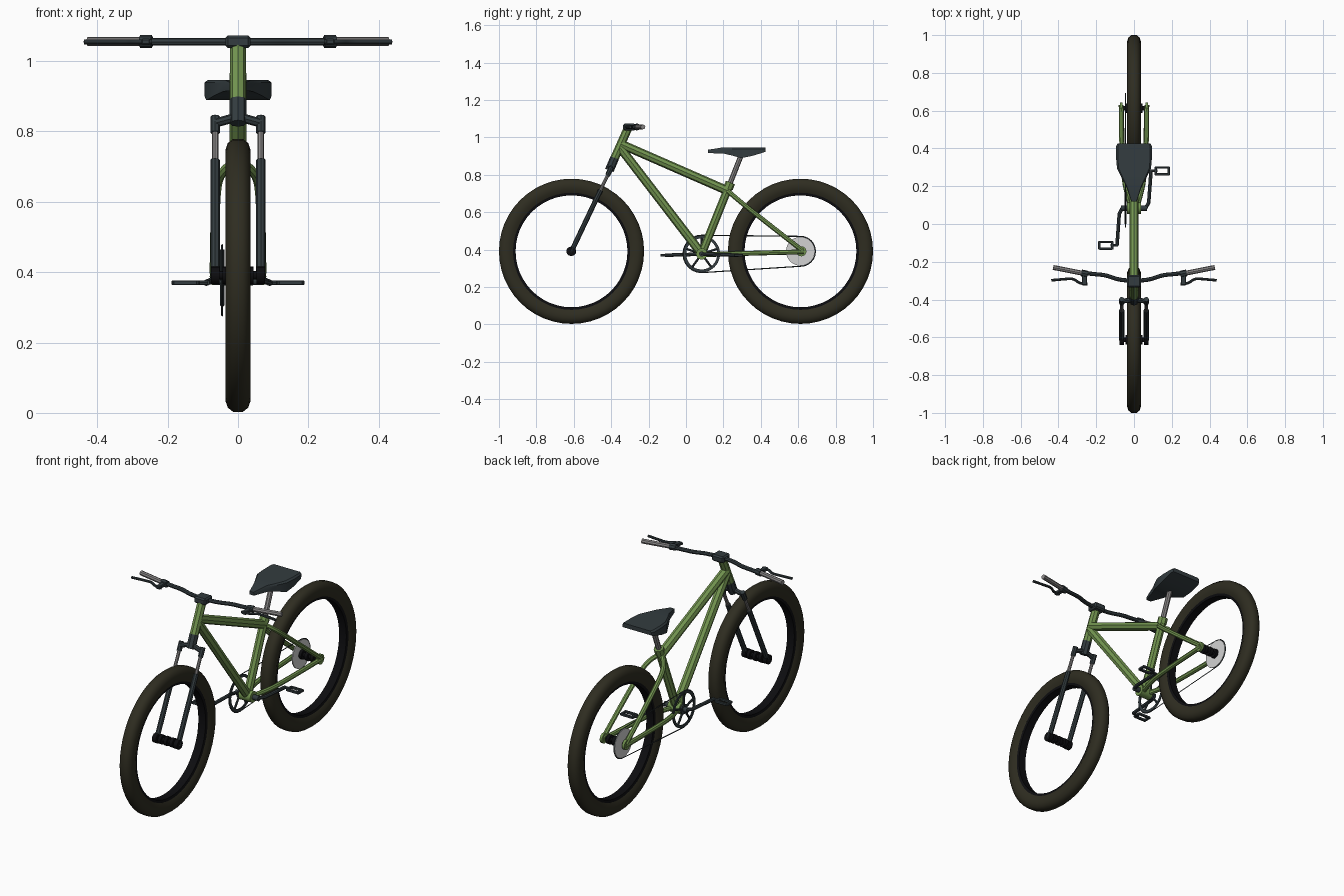
import bpy, bmesh, math
from mathutils import Vector, Matrix

old = bpy.data.objects.get("Cube")
if old:
    bpy.data.objects.remove(old, do_unlink=True)


def material(name, r, g, b):
    m = bpy.data.materials.new(name)
    m.use_nodes = True
    m.diffuse_color = (r, g, b, 1)
    m.node_tree.nodes["Principled BSDF"].inputs["Base Color"].default_value = (r, g, b, 1)
    return m


GREEN = material("frame green", 0.17, 0.30, 0.08)
TYRE = material("tyre olive", 0.028, 0.026, 0.015)
SLATE = material("dark slate", 0.033, 0.045, 0.05)
BLACK = material("black", 0.004, 0.004, 0.005)
STEEL = material("grey metal", 0.25, 0.24, 0.24)
SILVER = material("pale silver", 0.65, 0.65, 0.65)


def finish(name, mesh, mat, angle=40):
    mesh.materials.clear()
    mesh.materials.append(mat)
    mesh.shade_smooth()
    mesh.set_sharp_from_angle(angle=math.radians(angle))
    ob = bpy.data.objects.new(name, mesh)
    bpy.context.collection.objects.link(ob)
    return ob


def from_bmesh(name, bm, mat, angle=40):
    bmesh.ops.recalc_face_normals(bm, faces=bm.faces)
    mesh = bpy.data.meshes.new(name)
    bm.to_mesh(mesh)
    bm.free()
    return finish(name, mesh, mat, angle)


def tube(name, points, radius, mat, curved=False, closed=False, res=2):
    """Round tube swept along points."""
    cu = bpy.data.curves.new(name, 'CURVE')
    cu.dimensions = '3D'
    cu.bevel_depth, cu.bevel_resolution, cu.use_fill_caps = radius, res, True
    sp = cu.splines.new('NURBS' if curved else 'POLY')
    sp.points.add(len(points) - 1)
    for p, co in zip(sp.points, points):
        p.co = (*co, 1)
    sp.use_cyclic_u = closed
    if curved:
        sp.order_u, sp.use_endpoint_u, sp.resolution_u = 3, True, 4
    tmp = bpy.data.objects.new(name + "_path", cu)
    bpy.context.collection.objects.link(tmp)
    deps = bpy.context.evaluated_depsgraph_get()
    mesh = bpy.data.meshes.new_from_object(tmp.evaluated_get(deps))
    bpy.data.objects.remove(tmp, do_unlink=True)
    return finish(name, mesh, mat)


def box(name, centre, size, mat, tilt=0):
    bm = bmesh.new()
    bmesh.ops.create_cube(bm, size=1)
    bm.transform(Matrix.Translation(centre) @ Matrix.Rotation(tilt, 4, 'X') @ Matrix.Diagonal((*size, 1)))
    bmesh.ops.bevel(bm, geom=bm.edges[:], offset=min(size) * 0.2, segments=1, affect='EDGES')
    return from_bmesh(name, bm, mat, 30)


def lathe(name, profile, centre, mat, closed=True, steps=48):
    """Turn an (x, radius) profile around the sideways axis."""
    bm = bmesh.new()
    vs = [bm.verts.new((x, 0, r)) for x, r in profile]
    pairs = list(zip(vs, vs[1:])) + ([(vs[-1], vs[0])] if closed else [])
    edges = [bm.edges.new(p) for p in pairs]
    bmesh.ops.spin(bm, geom=vs + edges, cent=(0, 0, 0), axis=(1, 0, 0),
                   angle=math.tau, steps=steps, use_duplicate=False)
    bmesh.ops.remove_doubles(bm, verts=bm.verts, dist=1e-5)
    bm.transform(Matrix.Translation(centre))
    return from_bmesh(name, bm, mat, 50)


def disc(name, x, half, radius, centre, mat, steps=32):
    prof = [(x - half, 0), (x - half, radius), (x + half, radius), (x + half, 0)]
    return lathe(name, prof, centre, mat, False, steps)


def mix(a, b, t):
    return Vector(a).lerp(Vector(b), t)


# Wheels and hubs
AXLE_Z = 0.391
for end, y in (("front", -0.612), ("rear", 0.612)):
    c = (0, y, AXLE_Z)
    half = [(0.014, 0.388), (0.029, 0.376), (0.036, 0.356), (0.034, 0.332), (0.025, 0.313)]
    lathe(end + "_tyre", half + [(-x, r) for x, r in reversed(half)], c, TYRE)
    lathe(end + "_rim", [(0.026, 0.318), (0.022, 0.299), (-0.022, 0.299), (-0.026, 0.318)], c, BLACK)
    disc(end + "_axle", 0, 0.075, 0.012, c, BLACK, 16)
    for i, x in enumerate((-0.035, 0, 0.035)):
        disc(f"{end}_hub_ring_{i}", x, 0.009, 0.025, c, BLACK, 16)

# Frame
bottom = (0, 0.084, 0.377)
seat_top = (0, 0.236, 0.755)
head_top, head_low, crown = (0, -0.312, 1.045), (0, -0.388, 0.875), (0, -0.41, 0.823)
tube("head_tube", [head_top, head_low], 0.023, GREEN)
tube("top_tube", [(0, -0.35, 0.965), (0, 0.222, 0.715)], 0.024, GREEN)
tube("down_tube", [(0, -0.352, 0.945), bottom], 0.024, GREEN)
tube("seat_tube", [bottom, seat_top], 0.022, GREEN)
tube("seat_clamp", [mix(bottom, seat_top, 0.93), mix(bottom, seat_top, 1.01)], 0.026, GREEN)
tube("seat_post", [seat_top, (0, 0.295, 0.905)], 0.014, STEEL)
disc("bottom_bracket_shell", 0, 0.036, 0.03, bottom, GREEN, 20)
disc("crank_axle", 0, 0.07, 0.014, bottom, SLATE, 16)

for side, s in (("left", 1), ("right", -1)):
    # Rear triangle
    tube(side + "_seat_stay", [(s * 0.008, 0.222, 0.715), (s * 0.05, 0.25, 0.69),
                               (s * 0.066, 0.34, 0.615), (s * 0.068, 0.622, 0.395)], 0.013, GREEN, True)
    tube(side + "_chain_stay", [(s * 0.015, 0.09, 0.372), (s * 0.046, 0.18, 0.376),
                                (s * 0.06, 0.32, 0.38), (s * 0.068, 0.63, 0.388)], 0.013, GREEN, True)
    disc(side + "_dropout", s * 0.068, 0.007, 0.027, (0, 0.617, AXLE_Z), GREEN, 16)

    # Suspension fork
    x = s * 0.065
    foot, top = Vector((x, -0.615, 0.385)), Vector((x, -0.398, 0.842))
    tube(side + "_fork_lower", [foot, mix(foot, top, 0.73)], 0.0135, SLATE)
    tube(side + "_fork_stanchion", [mix(foot, top, 0.7), mix(foot, top, 0.95)], 0.009, STEEL)
    tube(side + "_fork_cap", [mix(foot, top, 0.9), top], 0.0135, SLATE)
    disc(side + "_fork_foot", x, 0.012, 0.025, (0, -0.615, AXLE_Z), BLACK, 16)
    tube(side + "_crown_arm", [(0, -0.402, 0.842), (x, -0.408, 0.824)], 0.013, SLATE)

    # Handlebar half, grip, brake clamp and lever
    tube(side + "_handlebar", [(0, -0.3, 1.055), (s * 0.07, -0.3, 1.055), (s * 0.15, -0.27, 1.055),
                               (s * 0.2, -0.267, 1.055), (s * 0.3, -0.255, 1.055)], 0.011, SLATE, True)
    tube(side + "_grip", [(s * 0.275, -0.26, 1.056), (s * 0.428, -0.23, 1.056)], 0.013, STEEL)
    tube(side + "_brake_clamp", [(s * 0.245, -0.266, 1.056), (s * 0.278, -0.259, 1.056)], 0.018, SLATE)
    box(side + "_lever_mount", (s * 0.262, -0.295, 1.055), (0.026, 0.06, 0.018), SLATE)
    tube(side + "_lever", [(s * 0.245, -0.318, 1.055), (s * 0.285, -0.318, 1.055), (s * 0.32, -0.288, 1.055),
                           (s * 0.37, -0.292, 1.055), (s * 0.438, -0.298, 1.055)], 0.007, SLATE, True)

    # Crank and pedal cage
    py = 0.084 + s * 0.197
    tube(side + "_crank", [(s * 0.062, 0.084, 0.377), (s * 0.078, 0.084 + s * 0.03, 0.375),
                           (s * 0.09, py, 0.37)], 0.0095, SLATE)
    tube(side + "_pedal_axle", [(s * 0.085, py, 0.37), (s * 0.125, py, 0.37)], 0.007, SLATE)
    for part, px, dy, size in (("inner", 0.116, 0, (0.013, 0.046, 0.014)), ("outer", 0.183, 0, (0.013, 0.046, 0.014)),
                               ("front", 0.15, -0.018, (0.07, 0.012, 0.014)), ("back", 0.15, 0.018, (0.07, 0.012, 0.014))):
        box(f"{side}_pedal_{part}", (s * px, py + dy, 0.37), size, SLATE)

# Steerer, crown and stem
tube("fork_crown", [head_low, crown], 0.024, SLATE)
tube("crown_steerer", [mix(head_low, crown, -0.3), head_low], 0.024, SLATE)
box("stem_clamp", (0, -0.303, 1.055), (0.072, 0.066, 0.036), SLATE)

# Chainring with spokes
ring_x = -0.045
lathe("chainring", [(-0.003, 0.098), (0.003, 0.098), (0.003, 0.083), (-0.003, 0.083)],
      (ring_x, bottom[1], bottom[2]), SLATE)
disc("chainring_hub", ring_x, 0.004, 0.027, bottom, SLATE, 20)
for i in range(5):
    a = math.radians(90 + 72 * i)
    tip = (ring_x, bottom[1] + 0.088 * math.cos(a), bottom[2] + 0.088 * math.sin(a))
    tube(f"chainring_spoke_{i}", [(ring_x, bottom[1], bottom[2]), tip], 0.006, SLATE)

# Rear sprocket and chain loop
disc("rear_sprocket", ring_x, 0.003, 0.077, (0, 0.612, AXLE_Z), SILVER)
loop = []
for cy, cz, r, start in ((bottom[1], bottom[2], 0.1, 90), (0.612, AXLE_Z, 0.08, -90)):
    for i in range(13):
        a = math.radians(start + i * 15)
        loop.append((ring_x, cy + r * math.cos(a), cz + r * math.sin(a)))
tube("chain", loop, 0.003, SLATE, closed=True, res=0)

# Saddle: stations of (y, half width, underside height)
bm = bmesh.new()
rings = []
for y, w, low in ((0.118, 0.014, 0.916), (0.2, 0.042, 0.914), (0.25, 0.068, 0.902), (0.295, 0.09, 0.889),
                  (0.35, 0.095, 0.9), (0.41, 0.095, 0.918), (0.426, 0.088, 0.924)):
    top = 0.934 if y < 0.15 else 0.947
    section = [(-w, low), (w, low), (w, top - 0.008), (w * 0.9, top), (-w * 0.9, top), (-w, top - 0.008)]
    rings.append([bm.verts.new((x, y, z)) for x, z in section])
for a, b in zip(rings, rings[1:]):
    for i in range(len(a)):
        j = (i + 1) % len(a)
        bm.faces.new((a[i], a[j], b[j], b[i]))
bm.faces.new(rings[0])
bm.faces.new(rings[-1])
from_bmesh("saddle", bm, SLATE, 30)
